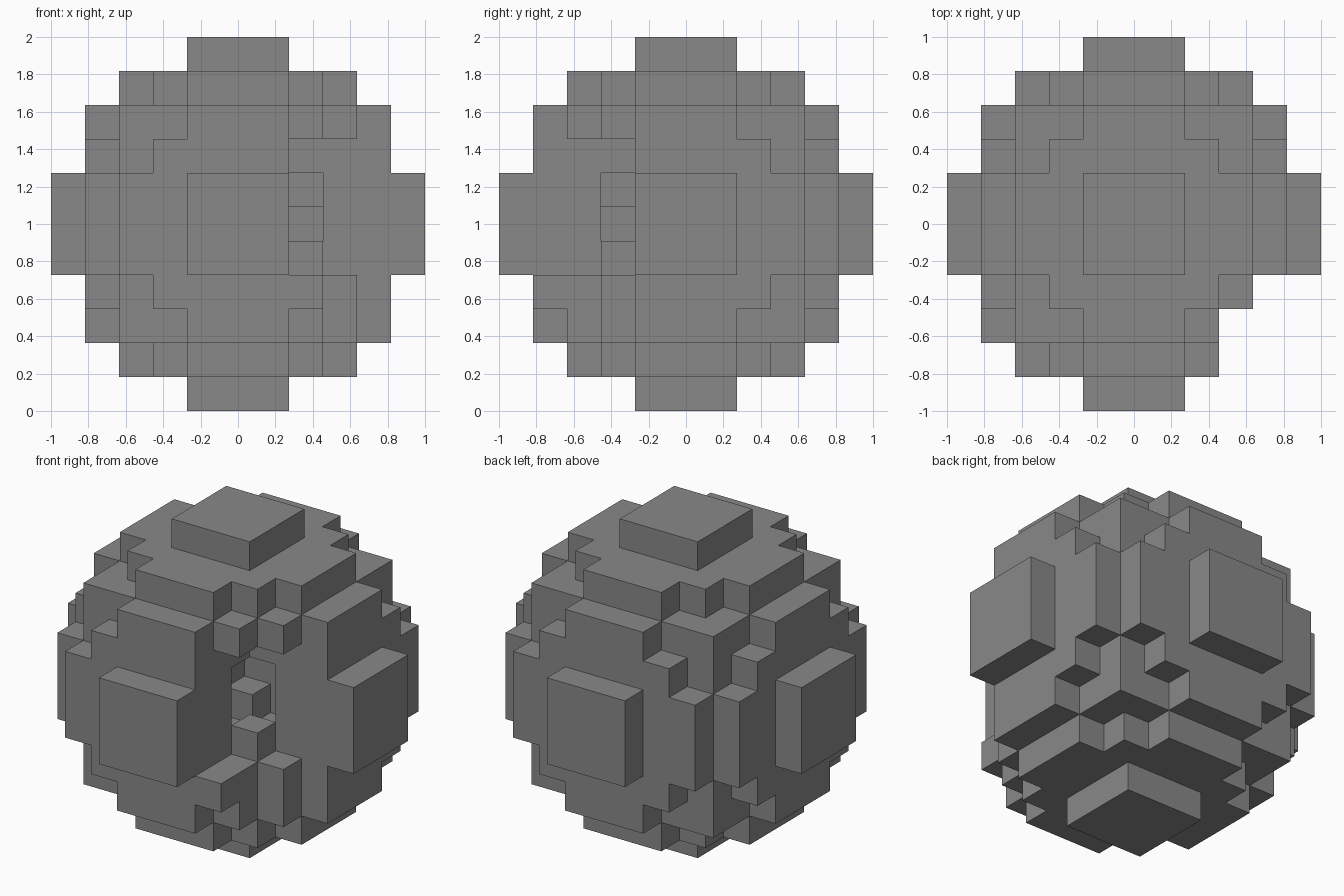
import bpy
import bmesh
from mathutils import Vector

N = 5                       # blocks from the centre to the rim
S = 2 / (2 * N + 1)         # block size
OUTER, INNER = 27, 9        # squared radii of the shell, in blocks

cube = bpy.data.objects.get("Cube")
if cube:
    bpy.data.objects.remove(cube, do_unlink=True)


def in_breach(x, y, z):
    """Blocks missing from the broken corner at the front."""
    f = -y
    if (x, f) in {(3, 3), (4, 2)}:
        return True
    if (x, f) == (2, 2):
        return 0 <= z <= 2
    return x >= 2 and f >= 2 and -1 <= z <= 2


# Hollow ball of blocks
span = range(-N, N + 1)
blocks = {(x, y, z) for x in span for y in span for z in span
          if INNER <= x * x + y * y + z * z <= OUTER and not in_breach(x, y, z)}

# Skin only the exposed block sides
bm = bmesh.new()
verts = {}


def corner(p):
    key = tuple(round(2 * c) for c in p)
    if key not in verts:
        verts[key] = bm.verts.new((p + Vector((0, 0, N + 0.5))) * S)
    return verts[key]


for b in sorted(blocks):
    for axis in range(3):
        for side in (-1, 1):
            n = Vector((0, 0, 0))
            n[axis] = side
            if tuple(int(c) for c in Vector(b) + n) in blocks:
                continue
            u = Vector((0, 0, 0))
            u[(axis + 1) % 3] = 1
            v = n.cross(u)
            quad = [Vector(b) + (n + i * u + j * v) / 2
                    for i, j in ((-1, -1), (1, -1), (1, 1), (-1, 1))]
            bm.faces.new([corner(p) for p in quad])

# Merge flat neighbouring faces
bmesh.ops.dissolve_limit(bm, angle_limit=0.01, verts=bm.verts[:], edges=bm.edges[:])
mesh = bpy.data.meshes.new("block_shell")
bm.to_mesh(mesh)
bm.free()
shell = bpy.data.objects.new("block_shell", mesh)
bpy.context.scene.collection.objects.link(shell)

# Plain grey
grey = bpy.data.materials.new("grey")
grey.use_nodes = True
colour = (0.25, 0.25, 0.25, 1)
grey.diffuse_color = colour
grey.node_tree.nodes["Principled BSDF"].inputs["Base Color"].default_value = colour
mesh.materials.append(grey)
